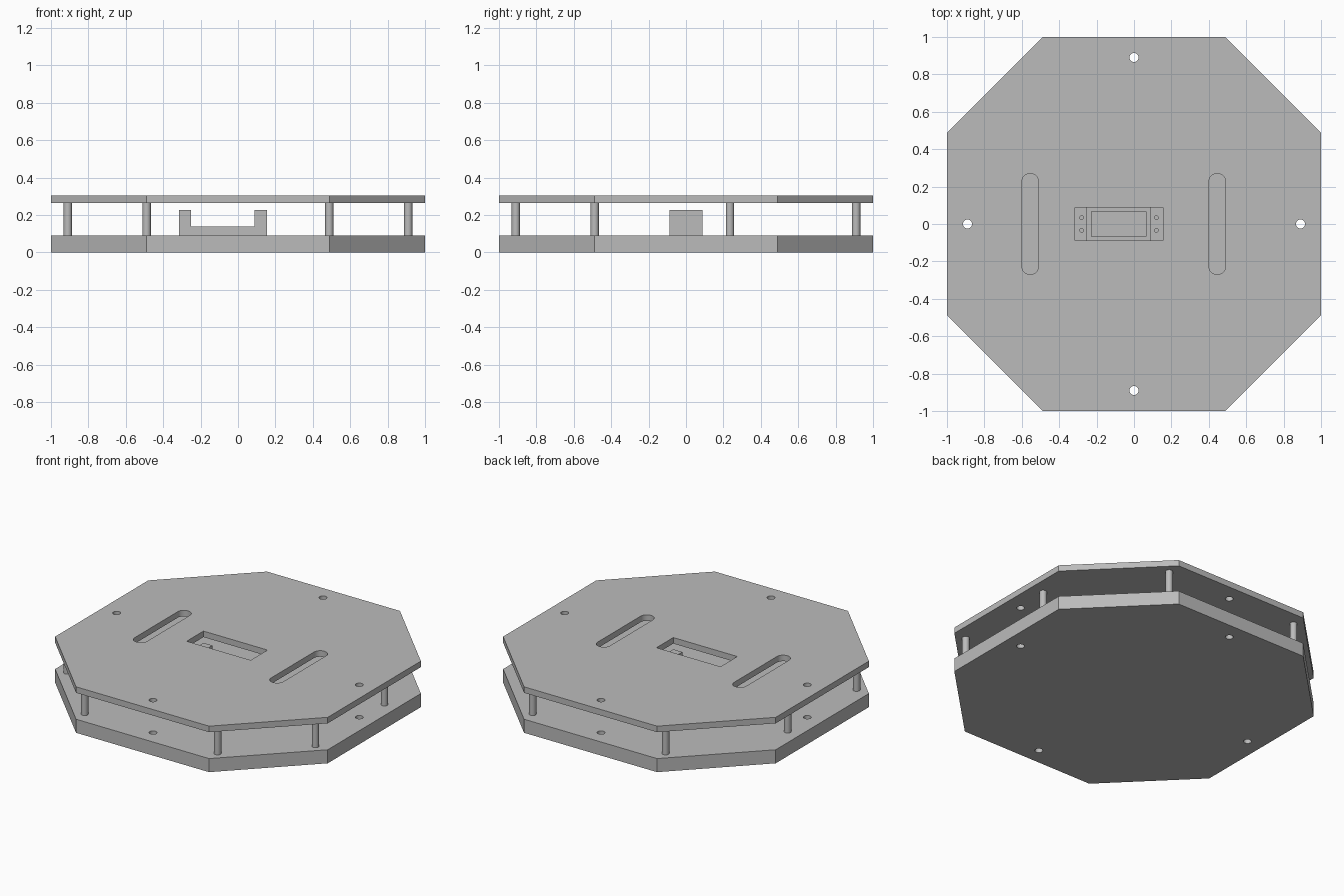
import bpy, bmesh, math
from mathutils import Vector

cube = bpy.data.objects.get("Cube")
if cube:
    bpy.data.objects.remove(cube, do_unlink=True)

grey = bpy.data.materials.new("plain_grey")
grey.use_nodes = True
grey.diffuse_color = (0.5, 0.5, 0.5, 1)
grey.node_tree.nodes["Principled BSDF"].inputs["Base Color"].default_value = (0.5, 0.5, 0.5, 1)


# Outlines
def rect(x0, x1, y0, y1):
    return [(x0, y0), (x1, y0), (x1, y1), (x0, y1)]


def circle(cx, cy, r, n=32):
    return [(cx + r * math.cos(math.tau * i / n), cy + r * math.sin(math.tau * i / n)) for i in range(n)]


def slot(cx, half_length, r, n=16):
    """Rounded slot running along y."""
    arc = [(r * math.cos(math.pi * i / n), half_length - r + r * math.sin(math.pi * i / n)) for i in range(n + 1)]
    return [(cx + x, y) for x, y in arc] + [(cx - x, -y) for x, y in arc]


# Solids
def prisms(name, outlines, low, high, along_y=False):
    """Extrude outlines upward, or (x, z) outlines along y."""
    bm = bmesh.new()
    for outline in outlines:
        pts = [(a, low, b) if along_y else (a, b, low) for a, b in outline]
        face = bm.faces.new([bm.verts.new(p) for p in pts])
        new = bmesh.ops.extrude_face_region(bm, geom=[face])["geom"]
        step = Vector((0, high - low, 0)) if along_y else Vector((0, 0, high - low))
        bmesh.ops.translate(bm, vec=step, verts=[v for v in new if isinstance(v, bmesh.types.BMVert)])
    bmesh.ops.recalc_face_normals(bm, faces=bm.faces)
    mesh = bpy.data.meshes.new(name)
    bm.to_mesh(mesh)
    bm.free()
    mesh.materials.append(grey)
    obj = bpy.data.objects.new(name, mesh)
    bpy.context.collection.objects.link(obj)
    return obj


def select_only(obj):
    bpy.ops.object.select_all(action='DESELECT')
    obj.select_set(True)
    bpy.context.view_layer.objects.active = obj


def cut(obj, outlines, low, high):
    cutter = prisms("cutter", outlines, low, high)
    cutter.hide_render = True
    mod = obj.modifiers.new("cut", 'BOOLEAN')
    mod.operation, mod.solver, mod.object = 'DIFFERENCE', 'EXACT', cutter
    select_only(obj)
    bpy.ops.object.modifier_apply(modifier=mod.name)
    bpy.data.objects.remove(cutter, do_unlink=True)


def smooth(obj):
    select_only(obj)
    bpy.ops.object.shade_smooth_by_angle(angle=math.radians(30))


BASE_TOP, DECK_LOW, DECK_TOP = 0.09, 0.265, 0.305
C = 0.488
octagon = [(C, -1), (1, -C), (1, C), (C, 1), (-C, 1), (-1, C), (-1, -C), (-C, -1)]
bolt_holes = [circle(x, y, 0.024) for x, y in ((0.89, 0), (-0.89, 0), (0, 0.89), (0, -0.89))]
X0, X1, Y = -0.315, 0.155, 0.088

# Plates
base = prisms("base_plate", [octagon], 0, BASE_TOP)
cut(base, bolt_holes, -0.1, 0.2)
deck = prisms("top_plate", [octagon], DECK_LOW, DECK_TOP)
cut(deck, bolt_holes + [slot(-0.555, 0.27, 0.045), slot(0.445, 0.27, 0.045), rect(X0, X1, -Y, Y)], 0.2, 0.4)

# Motor bracket: U profile with a floor window and screw holes
A, B, FLOOR, TOP = -0.25, 0.088, 0.137, 0.227
profile = [(X0, BASE_TOP), (X1, BASE_TOP), (X1, TOP), (B, TOP), (B, FLOOR), (A, FLOOR), (A, TOP), (X0, TOP)]
bracket = prisms("motor_bracket", [profile], -Y, Y, along_y=True)
screws = [circle(x, y, 0.01, 16) for x in (-0.28, 0.12) for y in (-0.034, 0.034)]
cut(bracket, [rect(-0.226, 0.064, -0.068, 0.068)] + screws, 0.05, 0.3)

# Spacer posts, mirrored left and right
posts = []
for x, y, place in ((0.488, -0.91, "front"), (0.488, 0.91, "back"),
                    (0.91, -0.488, "side_front"), (0.91, 0.235, "side_back")):
    for sign, side in ((1, "left"), (-1, "right")):
        posts.append(prisms(f"{place}_post_{side}", [circle(sign * x, y, 0.022)], BASE_TOP, DECK_LOW))

for obj in [base, deck, bracket] + posts:
    smooth(obj)
